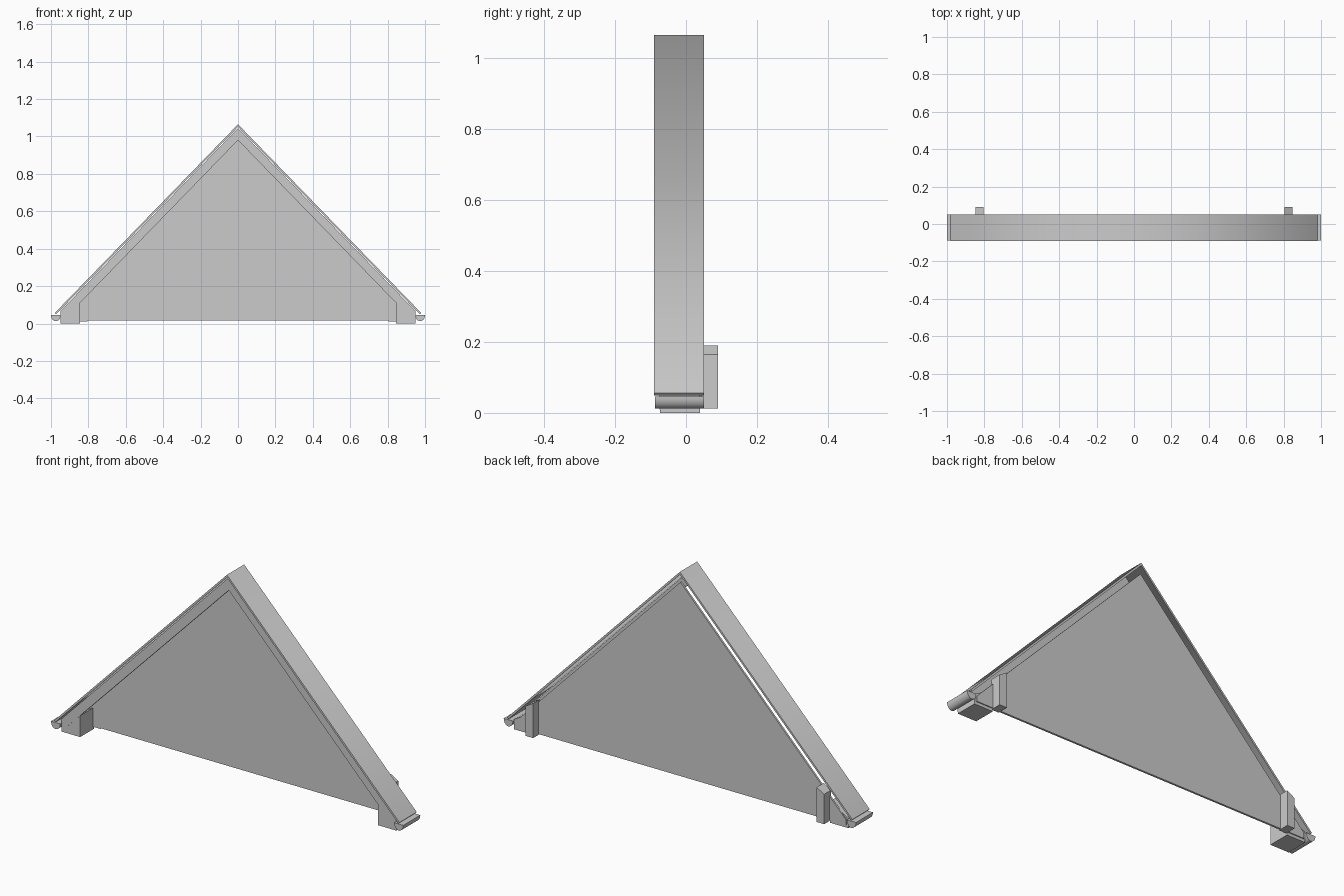
import bpy, bmesh, math

cube = bpy.data.objects.get("Cube")
if cube:
    bpy.data.objects.remove(cube, do_unlink=True)

# Single plain grey finish
GREY = (0.6, 0.6, 0.6, 1.0)
grey = bpy.data.materials.new("plain_grey")
grey.use_nodes = True
grey.diffuse_color = GREY
for node in grey.node_tree.nodes:
    if node.type == 'BSDF_PRINCIPLED':
        node.inputs["Base Color"].default_value = GREY


def prism(name, profile, front, back, smooth_edge=None, paired=False):
    """Extrude an x-z profile along y; smooth_edge picks the soft edges."""
    bm = bmesh.new()
    face = bm.faces.new([bm.verts.new((x, front, z)) for x, z in profile])
    new = bmesh.ops.extrude_face_region(bm, geom=[face], use_keep_orig=True)
    moved = [v for v in new["geom"] if isinstance(v, bmesh.types.BMVert)]
    bmesh.ops.translate(bm, verts=moved, vec=(0, back - front, 0))
    bmesh.ops.recalc_face_normals(bm, faces=bm.faces)
    if smooth_edge:
        for f in bm.faces:
            f.smooth = True
        for e in bm.edges:
            a, b = e.verts
            along = abs(a.co.y - b.co.y) > 0.01
            e.smooth = along and smooth_edge(a.co)
    mesh = bpy.data.meshes.new(name)
    bm.to_mesh(mesh)
    bm.free()
    mesh.materials.append(grey)
    obj = bpy.data.objects.new(name, mesh)
    bpy.context.collection.objects.link(obj)
    if paired:
        obj.modifiers.new("mirror", 'MIRROR').use_mirror_merge = False
    return obj


def gable(half):
    """Complete a half profile, mirroring every point off the centre line."""
    return half + [(-x, z) for x, z in reversed(half) if x > 0]


def chevron(top, bottom):
    """Inverted V between two half lines that each start at the ridge."""
    left_top = [(-x, z) for x, z in reversed(top[1:])]
    left_bottom = [(-x, z) for x, z in bottom[1:]]
    return left_top + top + bottom[:0:-1] + bottom[:1] + left_bottom


# Thin roof covering, softly shaded across the ridge
prism("roof_cover",
      chevron([(0, 1.065), (0.98, 0.056)], [(0, 1.051), (0.973, 0.049)]),
      -0.09, 0.05, smooth_edge=lambda co: abs(co.x) < 0.001)

# Sloping boards along the front of the gable
prism("barge_boards",
      chevron([(0, 1.045), (0.95, 0.066), (0.95, 0.01)],
              [(0, 0.98), (0.94, 0.012)]),
      -0.075, -0.06)

# Triangular wall set back behind the boards
prism("gable_panel", gable([(0, 1.01), (0.94, 0.042), (0.94, 0.015)]),
      0.035, 0.045)

# Boxed eaves at both corners
prism("eave_box", [(0.845, 0), (0.95, 0), (0.95, 0.05), (0.845, 0.11)],
      -0.073, 0.04, paired=True)

# Short posts on the back with sloping tops
prism("back_post",
      [(0.805, 0.012), (0.847, 0.012), (0.847, 0.165), (0.805, 0.19)],
      0.033, 0.09, paired=True)

# Half-round gutters under the roof edges
steps = 14
arc = [(0.974 + 0.026 * math.cos(math.pi * i / steps),
        0.046 - 0.034 * math.sin(math.pi * i / steps)) for i in range(steps + 1)]
prism("gutter", arc, -0.088, 0.05, paired=True,
      smooth_edge=lambda co: co.z < 0.045)
